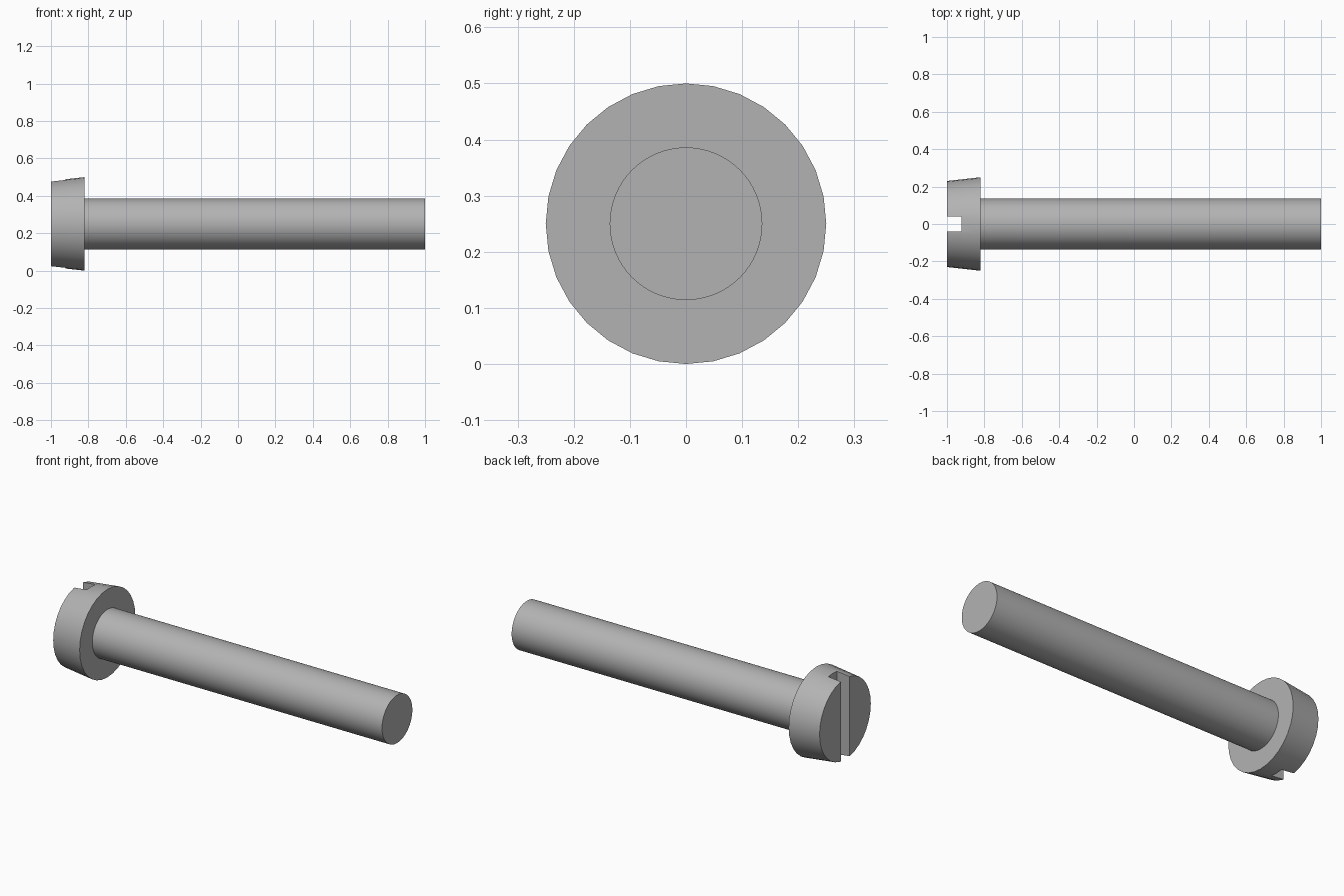
import bpy
import math

cube = bpy.data.objects.get("Cube")
if cube:
    bpy.data.objects.remove(cube, do_unlink=True)

AXIS_Z = 0.25
HEAD_END, HEAD_BASE, TIP = -1.0, -0.82, 1.0

steel = bpy.data.materials.new("grey steel")
steel.use_nodes = True
colour = (0.45, 0.45, 0.45, 1)
steel.diffuse_color = colour
steel.node_tree.nodes["Principled BSDF"].inputs["Base Color"].default_value = colour


def rod(name, x0, x1, r0, r1, sides):
    """Tapered cylinder lying along x, from radius r0 at x0 to r1 at x1."""
    bpy.ops.mesh.primitive_cone_add(
        vertices=sides, radius1=r0, radius2=r1, depth=x1 - x0,
        location=((x0 + x1) / 2, 0, AXIS_Z), rotation=(0, math.pi / 2, 0))
    obj = bpy.context.object
    obj.name = name
    obj.data.materials.append(steel)
    return obj


# Tapered head and plain shank
head = rod("screw_head", HEAD_END, HEAD_BASE, 0.23, 0.25, 32)
shank = rod("shank", HEAD_BASE - 0.02, TIP, 0.136, 0.136, 64)

# Driver slot, cut right across the head
SLOT_WIDTH, SLOT_DEPTH = 0.078, 0.078
bpy.ops.mesh.primitive_cube_add(size=1, location=(HEAD_END, 0, AXIS_Z))
cutter = bpy.context.object
cutter.name = "slot_cutter"
cutter.scale = (2 * SLOT_DEPTH, SLOT_WIDTH, 1)
cutter.hide_render = True
cutter.data.materials.append(steel)

slot = head.modifiers.new("slot", 'BOOLEAN')
slot.operation = 'DIFFERENCE'
slot.solver = 'EXACT'
slot.object = cutter
bpy.context.view_layer.objects.active = head
bpy.ops.object.modifier_apply(modifier=slot.name)
bpy.data.objects.remove(cutter, do_unlink=True)

# Smooth sides with crisp rims
for obj in (head, shank):
    bpy.ops.object.select_all(action='DESELECT')
    obj.select_set(True)
    bpy.context.view_layer.objects.active = obj
    bpy.ops.object.shade_smooth_by_angle(angle=math.radians(30))
